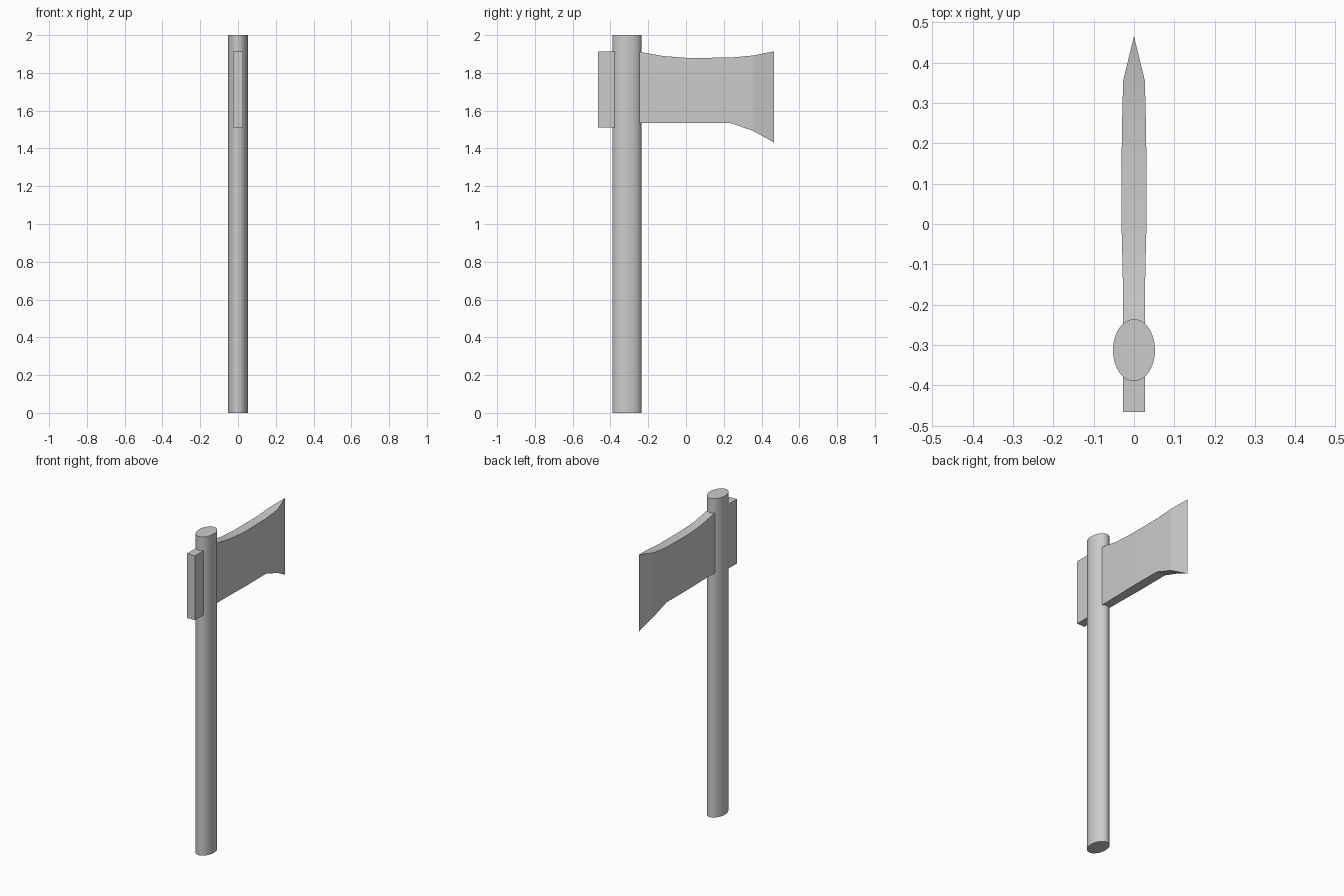
import bpy, bmesh, math

if "Cube" in bpy.data.objects:
    bpy.data.objects.remove(bpy.data.objects["Cube"])

gray = bpy.data.materials.new("plain_gray")
gray.diffuse_color = (0.6, 0.6, 0.6, 1)
gray.use_nodes = True
gray.node_tree.nodes["Principled BSDF"].inputs["Base Color"].default_value = gray.diffuse_color


def loft(name, rings):
    """Skin a list of matching closed rings and cap both ends."""
    bm = bmesh.new()
    loops = [[bm.verts.new(p) for p in ring] for ring in rings]
    n = len(loops[0])
    for a, b in zip(loops, loops[1:]):
        for i in range(n):
            j = (i + 1) % n
            bm.faces.new((a[i], a[j], b[j], b[i]))
    bm.faces.new(loops[0])
    bm.faces.new(loops[-1])
    # Collapse the zero-width cutting edge into a clean line
    bmesh.ops.remove_doubles(bm, verts=bm.verts, dist=0.0001)
    bmesh.ops.recalc_face_normals(bm, faces=bm.faces)
    mesh = bpy.data.meshes.new(name)
    bm.to_mesh(mesh)
    bm.free()
    mesh.materials.append(gray)
    obj = bpy.data.objects.new(name, mesh)
    bpy.context.collection.objects.link(obj)
    return obj


def section(y, w, bottom, top):
    return [(-w, y, bottom), (w, y, bottom), (w, y, top), (-w, y, top)]


# Oval handle
def oval(z, n=48):
    return [(0.052 * math.cos(2 * math.pi * i / n),
             -0.313 + 0.077 * math.sin(2 * math.pi * i / n), z) for i in range(n)]


handle = loft("handle", [oval(0), oval(2)])

# Blade: y, half thickness, bottom, top
stations = [(-0.25, 0.027, 1.535, 1.912), (-0.12, 0.028, 1.535, 1.889),
            (0.0, 0.031, 1.535, 1.88), (0.12, 0.031, 1.535, 1.88),
            (0.235, 0.030, 1.535, 1.881), (0.355, 0.027, 1.493, 1.892)]
rings = [section(*s) for s in stations]
blade = loft("blade", rings + [section(0.466, 0.0, 1.432, 1.914)])

# Block behind the handle
poll = loft("poll_block", [section(-0.466, 0.027, 1.51, 1.914),
                           section(-0.379, 0.027, 1.51, 1.914)])

# Smooth shading with crisp edges
for obj in (handle, blade, poll):
    bpy.ops.object.select_all(action='DESELECT')
    obj.select_set(True)
    bpy.context.view_layer.objects.active = obj
    bpy.ops.object.shade_smooth_by_angle(angle=math.radians(30 if obj is handle else 8))
